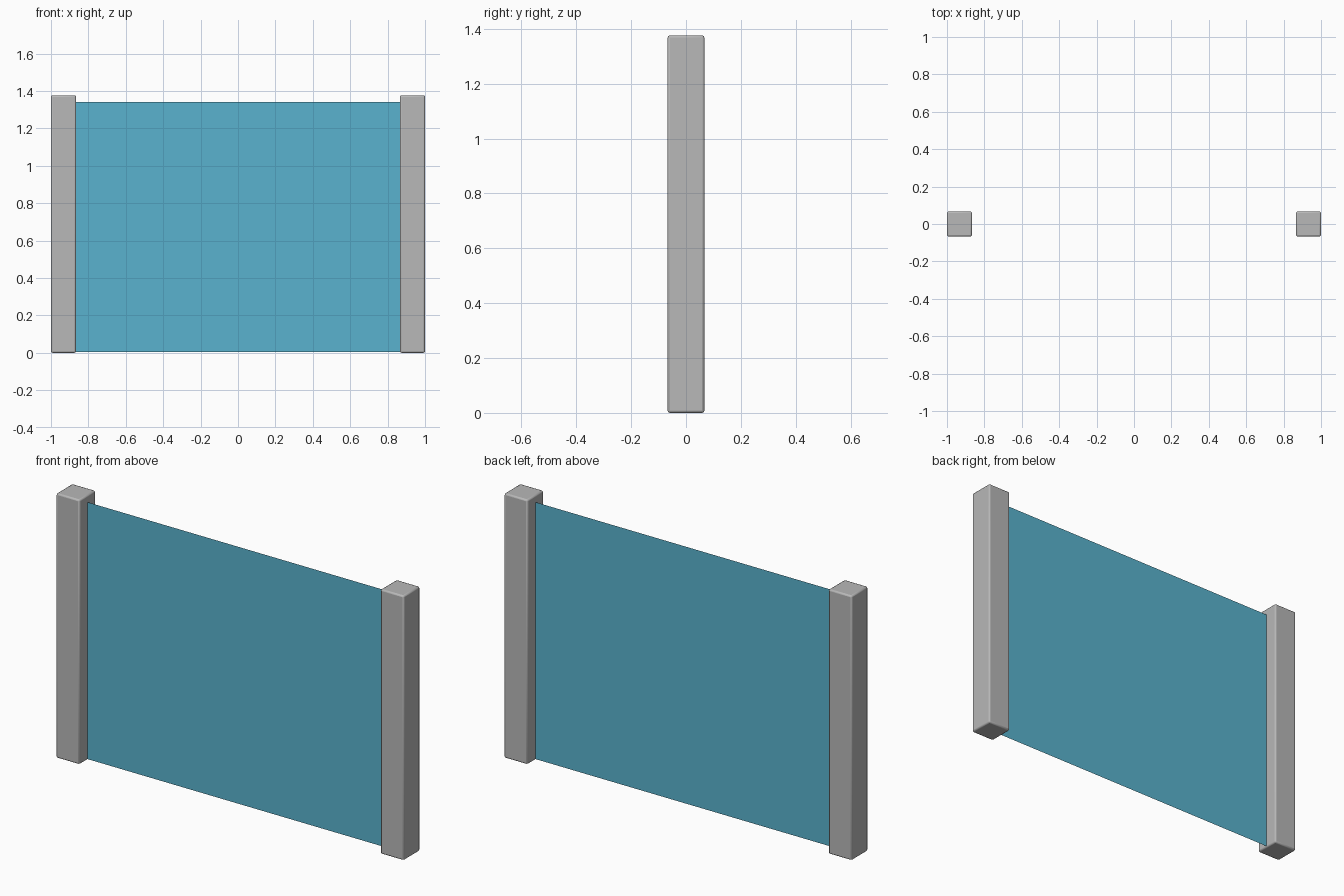
import bpy

if "Cube" in bpy.data.objects:
    bpy.data.objects.remove(bpy.data.objects["Cube"])

POST_W, POST_H = 0.134, 1.376
PANEL_TOP = 1.34


def material(name, rgb):
    m = bpy.data.materials.new(name)
    m.diffuse_color = (*rgb, 1)
    m.use_nodes = True
    m.node_tree.nodes["Principled BSDF"].inputs["Base Color"].default_value = m.diffuse_color
    return m


grey = material("post grey", (0.48, 0.48, 0.48))
blue = material("panel blue", (0.1, 0.45, 0.62))

# Square posts with slightly softened edges
for name, side in (("left_post", -1), ("right_post", 1)):
    bpy.ops.mesh.primitive_cube_add(
        size=1, location=(side * (1 - POST_W / 2), 0, POST_H / 2))
    post = bpy.context.object
    post.name = name
    post.scale = (POST_W, POST_W, POST_H)
    bpy.ops.object.transform_apply(location=False, rotation=False, scale=True)
    post.data.materials.append(grey)
    bevel = post.modifiers.new("soft edges", 'BEVEL')
    bevel.width = 0.008
    bevel.segments = 2
    bpy.ops.object.shade_smooth_by_angle()

# Paper-thin panel stretched between the inner post faces
half = 1 - POST_W
mesh = bpy.data.meshes.new("panel")
mesh.from_pydata([(-half, 0, 0.004), (half, 0, 0.004),
                  (half, 0, PANEL_TOP), (-half, 0, PANEL_TOP)],
                 [], [(0, 1, 2, 3)])
mesh.materials.append(blue)
panel = bpy.data.objects.new("panel", mesh)
bpy.context.collection.objects.link(panel)
